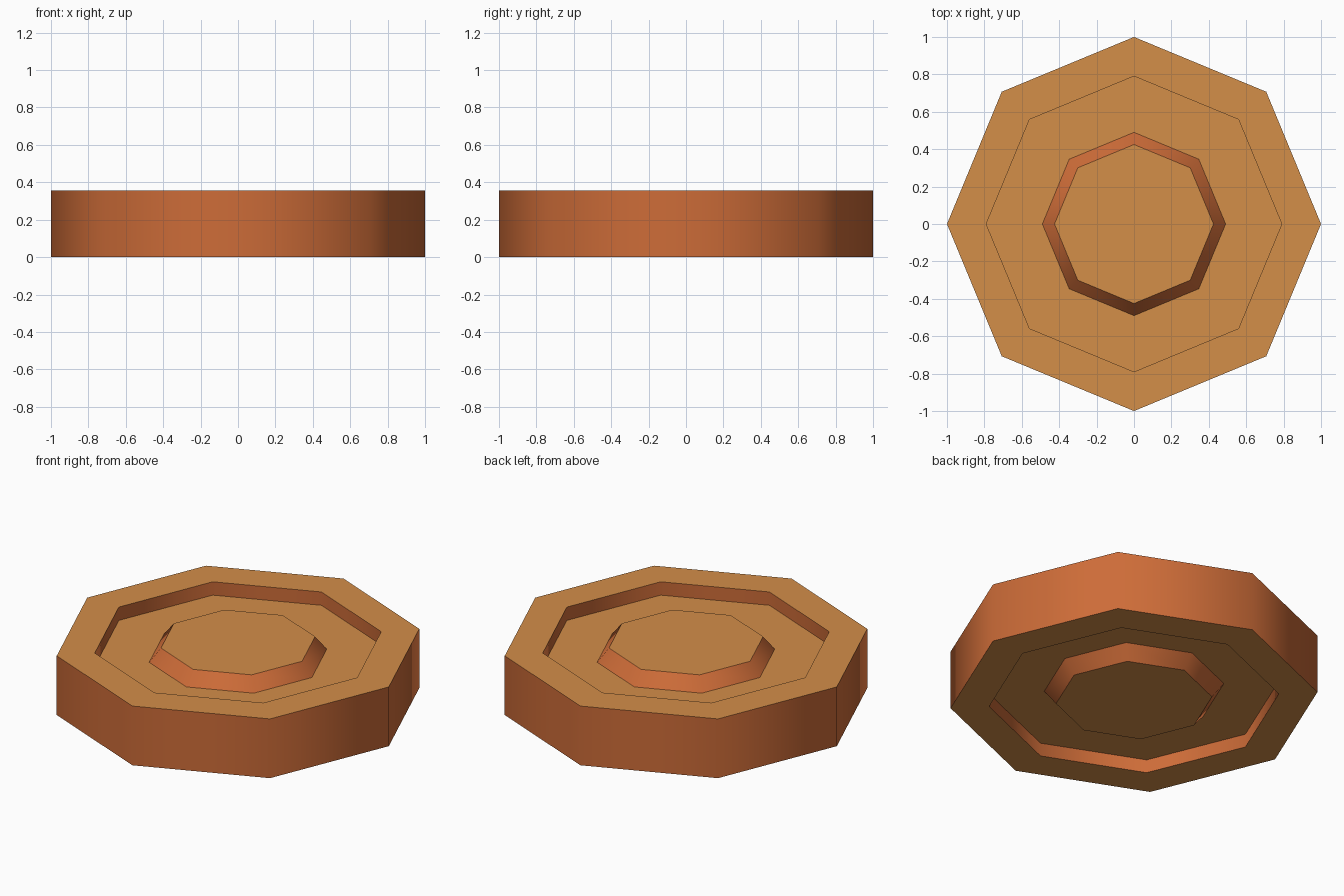
import bpy, bmesh, math

if "Cube" in bpy.data.objects:
    bpy.data.objects.remove(bpy.data.objects["Cube"])

SIDES, H, D = 8, 0.355, 0.08   # side count, total height, recess depth


def material(name, srgb):
    m = bpy.data.materials.new(name)
    lin = [((c / 255 + 0.055) / 1.055) ** 2.4 for c in srgb]
    m.diffuse_color = (*lin, 1)
    m.use_nodes = True
    m.node_tree.nodes["Principled BSDF"].inputs["Base Color"].default_value = m.diffuse_color
    return m


tan = material("tan_face", (212, 142, 73))
rust = material("rust_side", (205, 108, 56))

# Half profile (radius, z) of the upper side; mirrored for the lower side
upper = [(0.425, H), (0.49, H - D), (0.79, H - D), (0.79, H), (1.0, H)]
profile = upper + [(r, H - z) for r, z in reversed(upper)]

bm = bmesh.new()
rings = []
for r, z in profile:
    rings.append([bm.verts.new((r * math.cos(2 * math.pi * i / SIDES),
                                r * math.sin(2 * math.pi * i / SIDES), z))
                  for i in range(SIDES)])
for a, b in zip(rings, rings[1:]):
    for i in range(SIDES):
        j = (i + 1) % SIDES
        bm.faces.new((a[i], b[i], b[j], a[j]))
# Hub caps, top and bottom
bm.faces.new(rings[0])
bm.faces.new(rings[-1][::-1])
bmesh.ops.recalc_face_normals(bm, faces=bm.faces[:])

# Flat faces tan, walls rust
for f in bm.faces:
    f.material_index = 0 if abs(f.normal.z) > 0.9 else 1

me = bpy.data.meshes.new("wheel_disc")
bm.to_mesh(me)
bm.free()
me.materials.append(tan)
me.materials.append(rust)
disc = bpy.data.objects.new("wheel_disc", me)
bpy.context.collection.objects.link(disc)

# Walls shade smoothly around, rims stay sharp
bpy.context.view_layer.objects.active = disc
disc.select_set(True)
bpy.ops.object.shade_smooth_by_angle(angle=math.radians(47))
